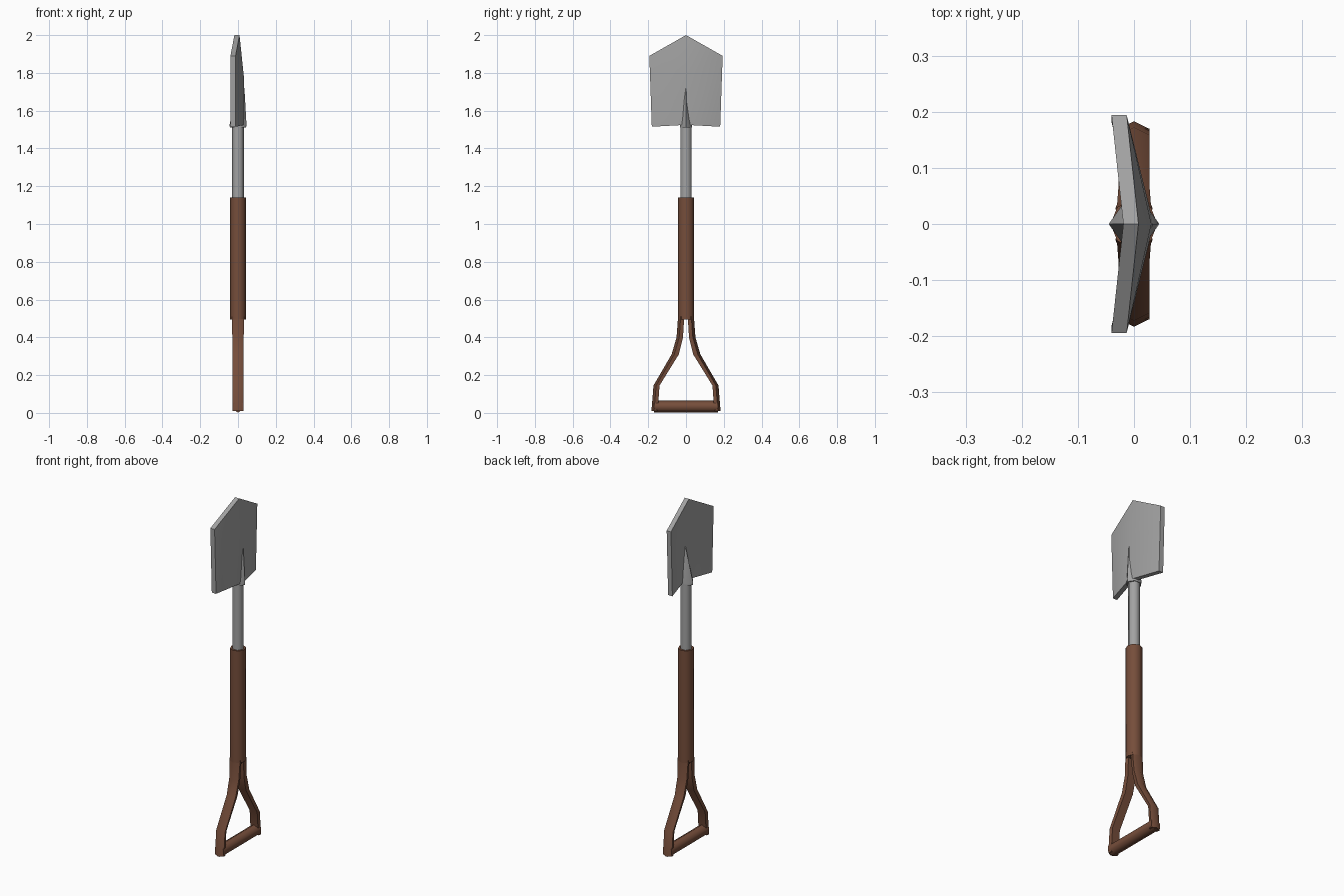
import bpy, bmesh, math

if "Cube" in bpy.data.objects:
    bpy.data.objects.remove(bpy.data.objects["Cube"])

wood = bpy.data.materials.new("wood")
wood.diffuse_color = (0.18, 0.075, 0.043, 1)
wood.use_nodes = True
wood.node_tree.nodes["Principled BSDF"].inputs["Base Color"].default_value = wood.diffuse_color
steel = bpy.data.materials.new("steel")
steel.diffuse_color = (0.36, 0.36, 0.36, 1)
steel.use_nodes = True
steel.node_tree.nodes["Principled BSDF"].inputs["Base Color"].default_value = steel.diffuse_color


def make(name, verts, faces, mat, smooth):
    me = bpy.data.meshes.new(name)
    me.from_pydata(verts, [], faces)
    bm = bmesh.new()
    bm.from_mesh(me)
    bmesh.ops.recalc_face_normals(bm, faces=bm.faces)
    bm.to_mesh(me)
    bm.free()
    me.materials.append(mat)
    ob = bpy.data.objects.new(name, me)
    bpy.context.collection.objects.link(ob)
    bpy.ops.object.select_all(action='DESELECT')
    bpy.context.view_layer.objects.active = ob
    ob.select_set(True)
    bpy.ops.object.shade_smooth_by_angle(angle=math.radians(smooth))
    return ob


def loft(name, rings, mat, smooth):
    n = len(rings[0])
    verts = [v for r in rings for v in r]
    faces = [(k * n + i, k * n + (i + 1) % n, (k + 1) * n + (i + 1) % n, (k + 1) * n + i)
             for k in range(len(rings) - 1) for i in range(n)]
    faces += [tuple(range(n)), tuple(range(len(verts) - n, len(verts)))]
    return make(name, verts, faces, mat, smooth)


def ring(n, rx, ry, z, cx=0.0):
    return [(cx + rx * math.cos(2 * math.pi * i / n),
             ry * math.sin(2 * math.pi * i / n), z) for i in range(n)]


# Folded blade plate: outline plus a ridge point, front and back skins
outline = [(0.008, 0, 2.0), (-0.013, 0.194, 1.89), (-0.013, 0.181, 1.515),
           (0.035, 0, 1.525), (-0.013, -0.181, 1.515), (-0.013, -0.194, 1.89),
           (0.031, 0, 1.78)]
skin = [(0, 1, 6), (1, 2, 3, 6), (3, 4, 5, 6), (5, 0, 6)]
verts = outline + [(x - 0.027, y, z) for x, y, z in outline]
faces = skin + [tuple(i + 7 for i in f) for f in skin]
faces += [(i, (i + 1) % 6, (i + 1) % 6 + 7, i + 7) for i in range(6)]
make("blade", verts, faces, steel, 40)

# Tapered socket running into the blade
loft("socket", [ring(6, 0.043, 0.037, 1.512), ring(6, 0.045, 0.037, 1.525),
                ring(6, 0.016, 0.004, 1.72, cx=0.018)], steel, 65)

# Metal shaft
loft("shaft", [ring(6, 0.033, 0.033, 1.10), ring(6, 0.033, 0.033, 1.53)], steel, 65)

# Wooden handle
loft("handle", [ring(8, 0.042, 0.043, 0.495), ring(8, 0.042, 0.043, 1.14)], wood, 50)

# Forked grip arms: (outer y, inner y, z, half depth)
stations = [(0.183, 0.150, 0.01, 0.028), (0.172, 0.140, 0.145, 0.028),
            (0.076, 0.038, 0.31, 0.028), (0.05, 0.016, 0.40, 0.03),
            (0.042, 0.009, 0.51, 0.033)]
for side, s in (("left", -1), ("right", 1)):
    rings = []
    for out, inn, z, d in stations:
        rings.append([(0, s * out, z), (d, s * (out - 0.014), z),
                      (d - 0.004, s * inn, z), (0.004 - d, s * inn, z),
                      (-d, s * (out - 0.014), z)])
    loft(side + "_grip_arm", rings, wood, 60)

# Hexagonal cross grip
hexagon = [(0.032 * math.sin(i * math.pi / 3), 0.034 + 0.032 * math.cos(i * math.pi / 3))
           for i in range(6)]
loft("cross_grip", [[(x, y, z) for x, z in hexagon] for y in (-0.17, 0.17)], wood, 65)
